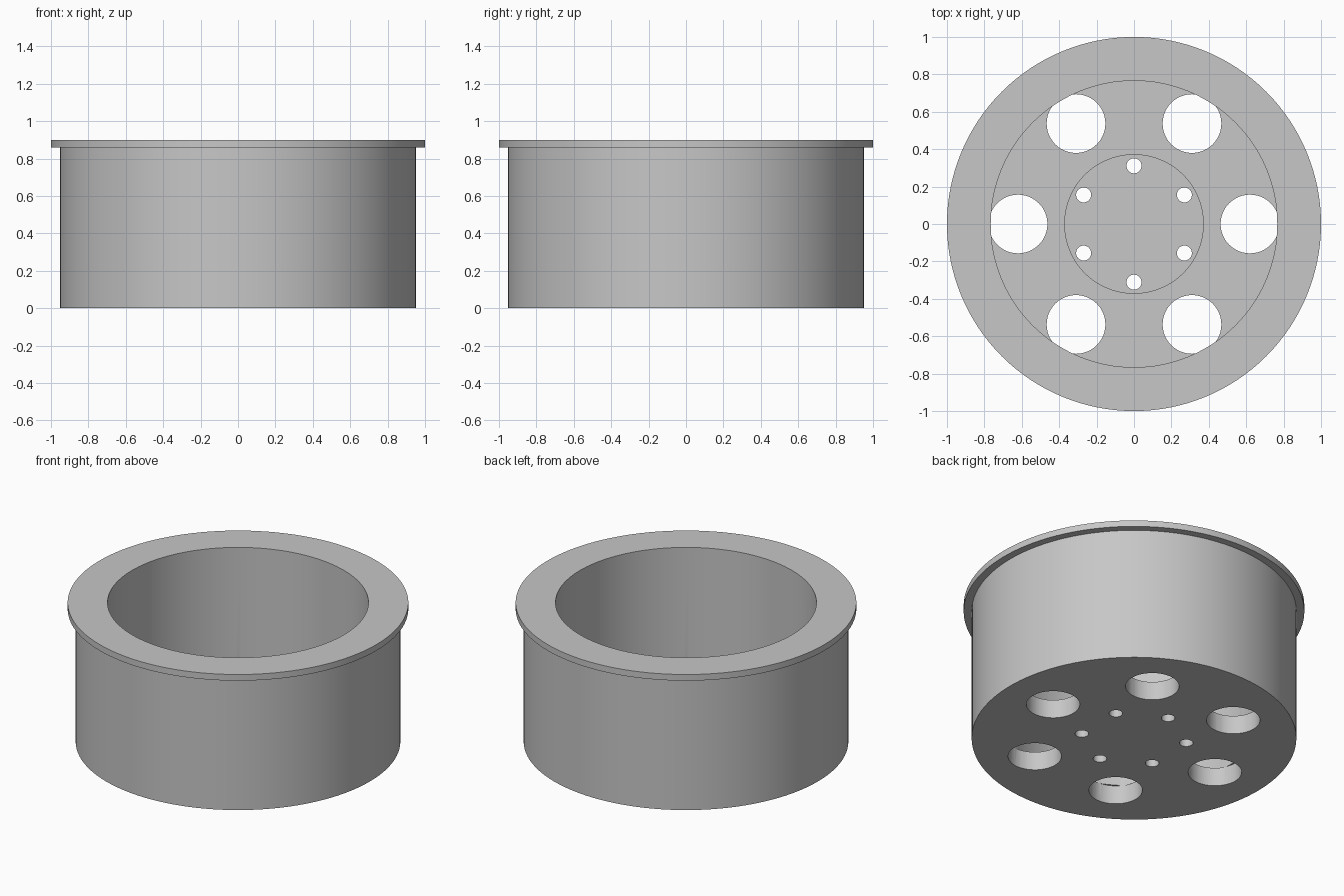
import bpy, bmesh, math
from mathutils import Matrix, Vector

if "Cube" in bpy.data.objects:
    bpy.data.objects.remove(bpy.data.objects["Cube"], do_unlink=True)

SEGMENTS = 128
FLOOR = 0.12      # top of the floor plate
BOSS = 0.15       # top of the raised centre pad

grey = bpy.data.materials.new("plain_grey")
grey.use_nodes = True
colour = (0.57, 0.57, 0.57, 1)
grey.diffuse_color = colour
grey.node_tree.nodes["Principled BSDF"].inputs["Base Color"].default_value = colour


def make_object(name, bm):
    bmesh.ops.recalc_face_normals(bm, faces=bm.faces)
    mesh = bpy.data.meshes.new(name)
    bm.to_mesh(mesh)
    bm.free()
    mesh.materials.append(grey)
    obj = bpy.data.objects.new(name, mesh)
    bpy.context.collection.objects.link(obj)
    return obj


def lathe(name, profile):
    """Revolve (radius, height) points that start and end on the axis."""
    bm = bmesh.new()
    verts = [bm.verts.new((r, 0, z)) for r, z in profile]
    edges = [bm.edges.new(pair) for pair in zip(verts, verts[1:])]
    bmesh.ops.spin(bm, geom=verts + edges, cent=(0, 0, 0), axis=(0, 0, 1),
                   angle=math.tau, steps=SEGMENTS, use_merge=True)
    bmesh.ops.remove_doubles(bm, verts=bm.verts, dist=0.0001)
    return make_object(name, bm)


def add_hole_ring(bm, ring, radius, turn, top):
    """Six upright cylinders spaced evenly on a circle."""
    for i in range(6):
        a = math.radians(turn + 60 * i)
        centre = Vector((ring * math.cos(a), ring * math.sin(a), top / 2 - 0.1))
        bmesh.ops.create_cone(bm, cap_ends=True, segments=48, radius1=radius,
                              radius2=radius, depth=top + 0.2,
                              matrix=Matrix.Translation(centre))


# Drum with rim flange, floor plate and centre pad
drum = lathe("wheel_drum", [
    (0, 0), (0.953, 0), (0.953, 0.86), (1, 0.86), (1, 0.9), (0.766, 0.9),
    (0.766, FLOOR), (0.373, FLOOR), (0.373, BOSS), (0, BOSS)])

# Large openings stop just above the floor, bolt holes pass through the pad
bm = bmesh.new()
add_hole_ring(bm, 0.62, 0.157, 0, FLOOR + 0.001)
add_hole_ring(bm, 0.311, 0.04, 30, BOSS + 0.1)
cutter = make_object("hole_cutter", bm)
cutter.hide_render = True

cut = drum.modifiers.new("holes", "BOOLEAN")
cut.operation = "DIFFERENCE"
cut.solver = "EXACT"
cut.object = cutter

bpy.ops.object.select_all(action="DESELECT")
drum.select_set(True)
bpy.context.view_layer.objects.active = drum
bpy.ops.object.modifier_apply(modifier=cut.name)
bpy.data.objects.remove(cutter, do_unlink=True)
bpy.ops.object.shade_smooth_by_angle(angle=math.radians(30))
